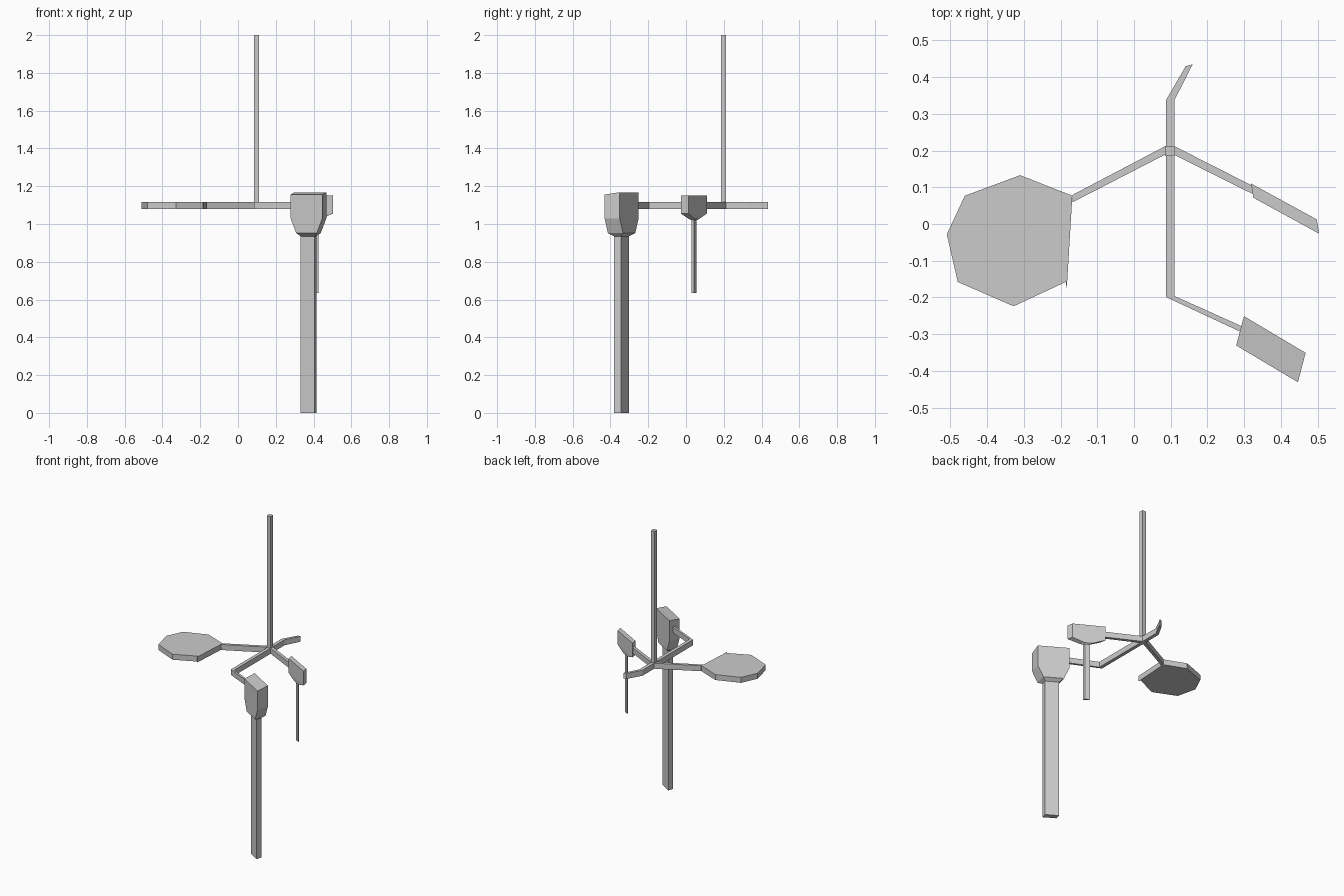
import bpy, bmesh
from mathutils import Vector

if "Cube" in bpy.data.objects:
    bpy.data.objects.remove(bpy.data.objects["Cube"])

ARM_LOW, ARM_TOP = 1.08, 1.117


def make_object(name, rings):
    """Loft closed rings of points into a capped solid."""
    bm = bmesh.new()
    loops = [[bm.verts.new(p) for p in ring] for ring in rings]
    n = len(loops[0])
    for a, b in zip(loops, loops[1:]):
        for i in range(n):
            j = (i + 1) % n
            bm.faces.new((a[i], a[j], b[j], b[i]))
    bm.faces.new(loops[0][::-1])
    bm.faces.new(loops[-1])
    bmesh.ops.recalc_face_normals(bm, faces=bm.faces)
    mesh = bpy.data.meshes.new(name)
    bm.to_mesh(mesh)
    bm.free()
    obj = bpy.data.objects.new(name, mesh)
    bpy.context.collection.objects.link(obj)
    return obj


def slab(name, outline, low=ARM_LOW, top=ARM_TOP):
    return make_object(name, [[(x, y, z) for x, y in outline] for z in (low, top)])


def hanging_panel(name, center, along, across, sections, top_tilt=0.0):
    """Loft of parallelogram sections: (height, length scale, thickness scale)."""
    c, u, v = Vector(center), Vector(along), Vector(across)
    rings = []
    for i, (z, s, t) in enumerate(sections):
        tilt = top_tilt if i == len(sections) - 1 else 0.0
        ring = []
        for a, b in ((-1, -1), (1, -1), (1, 1), (-1, 1)):
            p = c + u * s * a + v * t * b
            ring.append((p.x, p.y, z + tilt * b))
        rings.append(ring)
    return make_object(name, rings)


# Upright pole
slab("pole", [(0.084, 0.185), (0.111, 0.185), (0.111, 0.212), (0.084, 0.212)], ARM_LOW, 2.0)

# Arms radiating from the pole
slab("left_arm", [(0.085, 0.212), (-0.168, 0.079), (-0.168, 0.059), (0.085, 0.189)])
slab("right_arm", [(0.11, 0.212), (0.11, 0.188), (0.325, 0.081), (0.325, 0.103)])
slab("front_arm", [(0.087, 0.19), (0.087, -0.199), (0.291, -0.294), (0.297, -0.28),
                   (0.11, -0.196), (0.11, 0.19)])
slab("back_arm", [(0.087, 0.205), (0.11, 0.205), (0.11, 0.337), (0.16, 0.435),
                  (0.141, 0.43), (0.087, 0.337)])

# Flat many-sided disc with its thin edge fin
slab("disc", [(-0.168, 0.077), (-0.31, 0.133), (-0.461, 0.077), (-0.51, -0.028),
              (-0.48, -0.158), (-0.328, -0.224), (-0.186, -0.158)])
slab("disc_edge_fin", [(-0.168, 0.077), (-0.186, -0.158), (-0.183, -0.174)])

# Large panel tapering into the long leg
hanging_panel("long_leg_panel", (0.373, -0.341), (0.084, -0.05), (0.0105, 0.04),
              [(0.0, 0.44, 0.45), (0.935, 0.44, 0.45), (0.952, 0.65, 1),
               (1.03, 1, 1), (1.162, 1, 1)], 0.006)

# Small panel tapering into the short leg
hanging_panel("short_leg_panel", (0.4115, 0.042), (0.0895, -0.049), (-0.003, 0.0193),
              [(0.635, 0.15, 0.35), (1.02, 0.15, 0.35), (1.027, 0.25, 0.8),
               (1.055, 1, 1), (1.15, 1, 1)])
